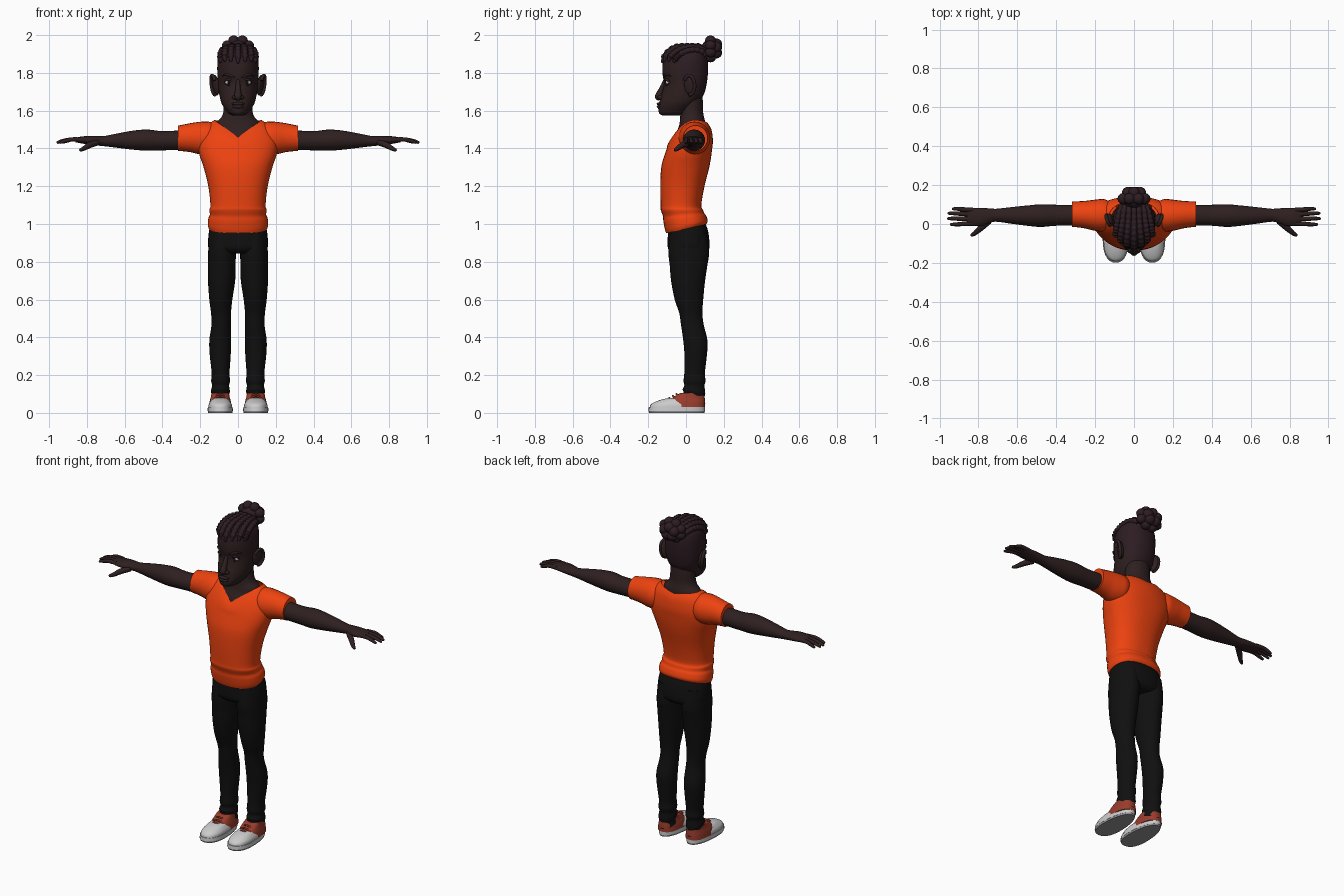
import bpy, bmesh, math
from mathutils import Vector, Matrix
from mathutils.bvhtree import BVHTree


def material(name, rgb):
    m = bpy.data.materials.new(name)
    m.diffuse_color = (*rgb, 1)
    return m


SKIN = material("skin", (0.028, 0.014, 0.014))
HAIR = material("hair", (0.026, 0.012, 0.016))
ORANGE = material("orange_cloth", (0.85, 0.055, 0.005))
BLACK = material("black_cloth", (0.005, 0.005, 0.005))
WHITE = material("white", (0.8, 0.8, 0.8))
RED = material("red_brown", (0.32, 0.045, 0.025))
GREY = material("sole_grey", (0.3, 0.3, 0.3))
DARK = material("iris", (0.01, 0.006, 0.005))


def finish(bm, name, mats, mirror=False, paint=None):
    bmesh.ops.recalc_face_normals(bm, faces=bm.faces)
    for f in bm.faces:
        f.smooth = True
        if paint:
            f.material_index = paint(f.calc_center_median())
    me = bpy.data.meshes.new(name)
    bm.to_mesh(me)
    me.set_sharp_from_angle(angle=math.radians(50))
    for m in mats:
        me.materials.append(m)
    ob = bpy.data.objects.new(name, me)
    bpy.context.collection.objects.link(ob)
    if mirror:
        ob.modifiers.new("mirror", 'MIRROR').use_mirror_merge = False
    return ob


def smooth(rows, k=4):
    """Catmull-Rom interpolation of equal-length rows."""
    out = []
    for i in range(len(rows) - 1):
        p0, p1, p2, p3 = rows[max(i - 1, 0)], rows[i], rows[i + 1], rows[min(i + 2, len(rows) - 1)]
        for j in range(k):
            t = j / k
            out.append([0.5 * (2 * b + (c - a) * t + (2 * a - 5 * b + 4 * c - d) * t * t
                               + (3 * b - a - 3 * c + d) * t ** 3)
                        for a, b, c, d in zip(p0, p1, p2, p3)])
    return out + [list(rows[-1])]


def skin(bm, rings, n=24, p=2.0, taper=0.0, caps=(True, True)):
    def sp(v):
        return math.copysign(abs(v) ** (2 / p), v)
    loops = []
    for c, u, v in rings:
        loop = []
        for i in range(n):
            a = 2 * math.pi * i / n
            co, si = sp(math.cos(a)), sp(math.sin(a))
            loop.append(bm.verts.new(c + u * co * (1 + taper * si) + v * si))
        loops.append(loop)
    for a, b in zip(loops, loops[1:]):
        for i in range(n):
            bm.faces.new((a[i], a[(i + 1) % n], b[(i + 1) % n], b[i]))
    if caps[0]:
        bm.faces.new(loops[0])
    if caps[1]:
        bm.faces.new(loops[-1])


def loft_z(name, rows, mats, cx=0, n=32, p=2.0, taper=0.0, caps=(True, True), k=4,
           mirror=False, warp=None, paint=None):
    """Rows: z, front y, back y, half width, [centre x shift], [tilt]."""
    rows = [(list(r) + [0, 0])[:6] for r in rows]
    rings = [(Vector((cx + s, (y0 + y1) / 2, z)), Vector((w, 0, 0)), Vector((0, (y1 - y0) / 2, t)))
             for z, y0, y1, w, s, t in (smooth(rows, k) if k > 1 else rows)]
    bm = bmesh.new()
    skin(bm, rings, n, p, taper, caps)
    if warp:
        for v in bm.verts:
            v.co = warp(v.co)
    return finish(bm, name, mats, mirror, paint)


def loft_x(name, rows, mat, p=2.0):
    """Rows: x, centre y, centre z, half depth, half height."""
    bm = bmesh.new()
    skin(bm, [(Vector((x, y, z)), Vector((0, a, 0)), Vector((0, 0, b)))
              for x, y, z, a, b in smooth(rows)], 24, p)
    return finish(bm, name, [mat], True)


def tubes(name, paths, mat, up, n=10, mirror=False, k=4):
    """Each path: rows of x, y, z, radius."""
    bm = bmesh.new()
    for path in paths:
        pts = smooth(path, k) if k > 1 else path
        cs = [Vector(q[:3]) for q in pts]
        rings = []
        for i, c in enumerate(cs):
            t = cs[min(i + 1, len(cs) - 1)] - cs[max(i - 1, 0)]
            u = t.cross(Vector(up)).normalized()
            rings.append((c, u * pts[i][3], t.cross(u).normalized() * pts[i][3]))
        skin(bm, rings, n)
    return finish(bm, name, [mat], mirror)


def balls(name, items, mat, mirror=False, rot=Matrix()):
    """Each item: centre, radii."""
    bm = bmesh.new()
    for c, r in items:
        bmesh.ops.create_uvsphere(bm, u_segments=20, v_segments=12, radius=1,
                                  matrix=Matrix.Translation(c) @ rot @ Matrix.Diagonal((*r, 1)))
    return finish(bm, name, [mat], mirror)


# Shirt: body with a V neckline, plus sleeves
def v_neck(co):
    t = max(0, min(1, (co.z - 1.40) / 0.15))
    v = max(0, 1 - abs(co.x) / 0.125) * t
    if co.y < 0.045:
        return co + Vector((0, -0.05 * v, -0.09 * v))
    return co + Vector((0, 0.01 * v, -0.02 * v))


loft_z("shirt_body", [
    (0.975, -.105, .108, .153, 0, .024), (0.995, -.112, .115, .160, 0, .022), (1.03, -.120, .106, .157, 0, .015),
    (1.05, -.122, .096, .149, 0, .008), (1.075, -.134, .090, .152), (1.10, -.134, .081, .146),
    (1.20, -.136, .098, .157), (1.30, -.131, .123, .182), (1.37, -.112, .135, .205), (1.43, -.09, .14, .212),
    (1.48, -.065, .135, .200), (1.52, -.04, .125, .168), (1.55, -.02, .108, .125)],
    [ORANGE], n=48, p=2.3, caps=(True, False), warp=v_neck)
loft_x("sleeve", [
    (0.09, .045, 1.46, .05, .07), (0.15, .045, 1.455, .082, .086), (0.20, .045, 1.455, .08, .086),
    (0.25, .048, 1.457, .071, .077), (0.30, .05, 1.455, .066, .069), (0.318, .05, 1.454, .065, .068)], ORANGE)

# Trousers
loft_z("trouser_hips", [
    (1.03, -.085, .085, .135), (0.98, -.093, .112, .150), (0.92, -.097, .123, .158),
    (0.87, -.095, .123, .155), (0.845, -.07, .10, .12)], [BLACK], p=2.4)
loft_z("trouser_leg", [
    (.95, -.085, .11, .066), (.85, -.093, .122, .073), (.78, -.086, .113, .073, .001), (.70, -.079, .101, .072, .002),
    (.60, -.060, .091, .061, .006), (.53, -.036, .087, .053, .005), (.47, -.027, .093, .051, .004),
    (.38, -.014, .114, .058, .009), (.30, -.008, .110, .055, .009), (.21, -.009, .100, .047, .007),
    (.17, -.013, .104, .050, .007), (.145, -.009, .098, .045, .007), (.115, -.018, .102, .050, .008, -.01),
    (.095, -.013, .098, .046, .008, -.016), (.070, -.020, .102, .050, .008, -.022)],
    [BLACK], cx=.085, mirror=True)

# Shoes: grey tread, white rim and toe, coloured rear upper, laces
shoe = dict(cx=.094, p=2.3, taper=-.13, mirror=True)
loft_z("shoe_tread", [(0, -.195, .098, .063), (.010, -.198, .1, .065)], [GREY], k=1, **shoe)
loft_z("shoe_rim", [(.010, -.199, .101, .066), (.030, -.197, .101, .065), (.030, -.192, .097, .061)],
       [WHITE], k=1, **shoe)
loft_z("shoe_toe", [(.028, -.193, .095, .062), (.045, -.186, .09, .060), (.060, -.16, .08, .052),
                    (.072, -.125, .05, .042), (.078, -.095, .02, .025)], [WHITE], **shoe)
loft_z("shoe_upper", [(.030, -.09, .101, .060), (.060, -.088, .101, .056), (.082, -.07, .099, .050),
                      (.105, -.03, .096, .046)], [RED], cx=.094, p=2.5, taper=-.08, mirror=True)
tubes("shoe_laces", [[(.060, y + .012, z - .014, .005), (.094, y, z, .005), (.128, y + .012, z - .014, .005)]
                     for y, z in ((-.088, .080), (-.070, .090), (-.050, .100))], RED, (0, 1, 0), mirror=True)

# Arms and hands
loft_x("arm", [
    (.27, .045, 1.445, .054, .052), (.40, .045, 1.441, .054, .051), (.48, .043, 1.444, .058, .056),
    (.55, .043, 1.444, .052, .051), (.62, .044, 1.442, .044, .041), (.70, .045, 1.439, .034, .028),
    (.73, .044, 1.440, .035, .026), (.78, .037, 1.443, .046, .024), (.83, .036, 1.445, .047, .018),
    (.86, .038, 1.445, .042, .012)], SKIN)
fingers = [[(.83, b, 1.447, .012), (.88, (b + y) / 2, 1.448, .0115), (tip - .03, y, 1.440, .010),
            (tip - .004, y, 1.431, .007), (tip, y, 1.429, .002)]
           for b, y, tip in ((.072, .078, .935), (.049, .055, .957), (.025, .028, .96), (.003, -.002, .945))]
thumb = [(.745, .015, 1.432, .016), (.785, -.018, 1.418, .016), (.815, -.045, 1.400, .012),
         (.835, -.058, 1.391, .008), (.838, -.060, 1.389, .002)]
tubes("fingers", fingers + [thumb], SKIN, (0, 0, 1), mirror=True)

# Neck and upper chest
loft_z("neck", [
    (1.40, -.06, .10, .11), (1.46, -.060, .108, .122), (1.51, -.040, .104, .122), (1.54, -.033, .101, .113),
    (1.56, -.031, .097, .092), (1.59, -.030, .091, .078), (1.65, -.03, .089, .075), (1.72, -.03, .085, .07)], [SKIN])


# Head, with shaved scalp coloured as hair
def scalp(c):
    return int(c.z > 1.85 or (c.y > -.03 and c.z > 1.68 and c.z > 1.76 - c.y))


head = loft_z("head", [
    (1.575, -.125, -.02, .03), (1.585, -.141, .00, .050), (1.61, -.147, .03, .070), (1.64, -.142, .06, .087),
    (1.67, -.135, .085, .095), (1.70, -.125, .10, .101), (1.745, -.116, .110, .106), (1.785, -.123, .115, .108),
    (1.83, -.125, .117, .109), (1.87, -.119, .115, .106), (1.90, -.103, .110, .096), (1.925, -.075, .095, .075),
    (1.937, -.045, .075, .045), (1.94, -.01, .04, .01)], [SKIN, HAIR], p=2.15, taper=.12, paint=scalp)

# Braids laid over the skull, converging on the bun
bm = bmesh.new()
bm.from_mesh(head.data)
tree = BVHTree.FromBMesh(bm)
centre = Vector((0, 0, 1.82))
braids = []
for b in range(-3, 4):
    path = []
    for i in range(41):
        t = i / 40
        phi = math.radians(b * 17) * (1 - 0.55 * t * t)
        th = math.radians(14 + abs(b) * 5 + (128 - abs(b) * 5) * t)
        d = Vector((math.sin(phi), -math.cos(phi) * math.cos(th), math.cos(phi) * math.sin(th)))
        hit = tree.ray_cast(centre, d)[0]
        end = min(1, 6 * t + .35)
        path.append((*(hit + d * .002), end * (.0155 + .0025 * math.sin(i * 1.6))))
    braids.append(path)
bm.free()
tubes("hair_braids", braids, HAIR, (1, 0, 0), k=1)

# Bun of rolled braids
lobes = [((0, .125, 1.925), (.06, .045, .05))]
for count, rad, y, r, phase in ((8, 1.0, .130, .029, .39), (5, .55, .160, .031, .31)):
    for i in range(count):
        a = 2 * math.pi * i / count + phase
        lobes.append(((.060 * rad * math.cos(a), y, 1.927 + .047 * rad * math.sin(a)), (r, r, r * .95)))
balls("hair_bun", lobes, HAIR)

# Ears
ear_rot = Matrix.Rotation(math.radians(-22), 4, 'Z') @ Matrix.Rotation(math.radians(8), 4, 'Y')
balls("ear", [((.118, .022, 1.735), (.014, .034, .055))], SKIN, True, ear_rot)
rim = []
for i in range(15):
    a = math.radians(-100 + i * 18)
    q = ear_rot @ Vector((.010, .030 * math.cos(a), .052 * math.sin(a)))
    rim.append((.121 + q.x, .022 + q.y, 1.737 + q.z, .009))
tubes("ear_rim", [rim], SKIN, (1, 0, 0), mirror=True, k=1)

# Face
tubes("nose", [[(0, -.108, 1.765, .010), (0, -.124, 1.725, .013), (0, -.139, 1.69, .018),
                (0, -.145, 1.672, .019), (0, -.138, 1.658, .009)]], SKIN, (1, 0, 0), n=16)
balls("nostrils", [((.019, -.134, 1.670), (.013, .016, .012))], SKIN, True)
balls("lips", [((0, -.139, 1.636), (.034, .016, .009)), ((0, -.139, 1.621), (.030, .016, .010))], SKIN)
balls("eye", [((.049, -.089, 1.750), (.021, .019, .014))], WHITE, True)
balls("iris", [((.049, -.102, 1.750), (.009, .008, .010))], DARK, True)
tubes("eyelids", [[(.026, -.103, 1.748, .004), (.040, -.107, 1.764, .006), (.058, -.102, 1.764, .006),
                   (.072, -.088, 1.752, .004)],
                  [(.026, -.103, 1.746, .003), (.048, -.103, 1.735, .004), (.072, -.088, 1.749, .003)]],
      SKIN, (0, 1, 0), mirror=True)
tubes("eyebrow", [[(.020, -.119, 1.776, .004), (.045, -.112, 1.787, .007), (.068, -.098, 1.791, .006),
                   (.084, -.080, 1.782, .002)]], HAIR, (0, 0, 1), mirror=True)
